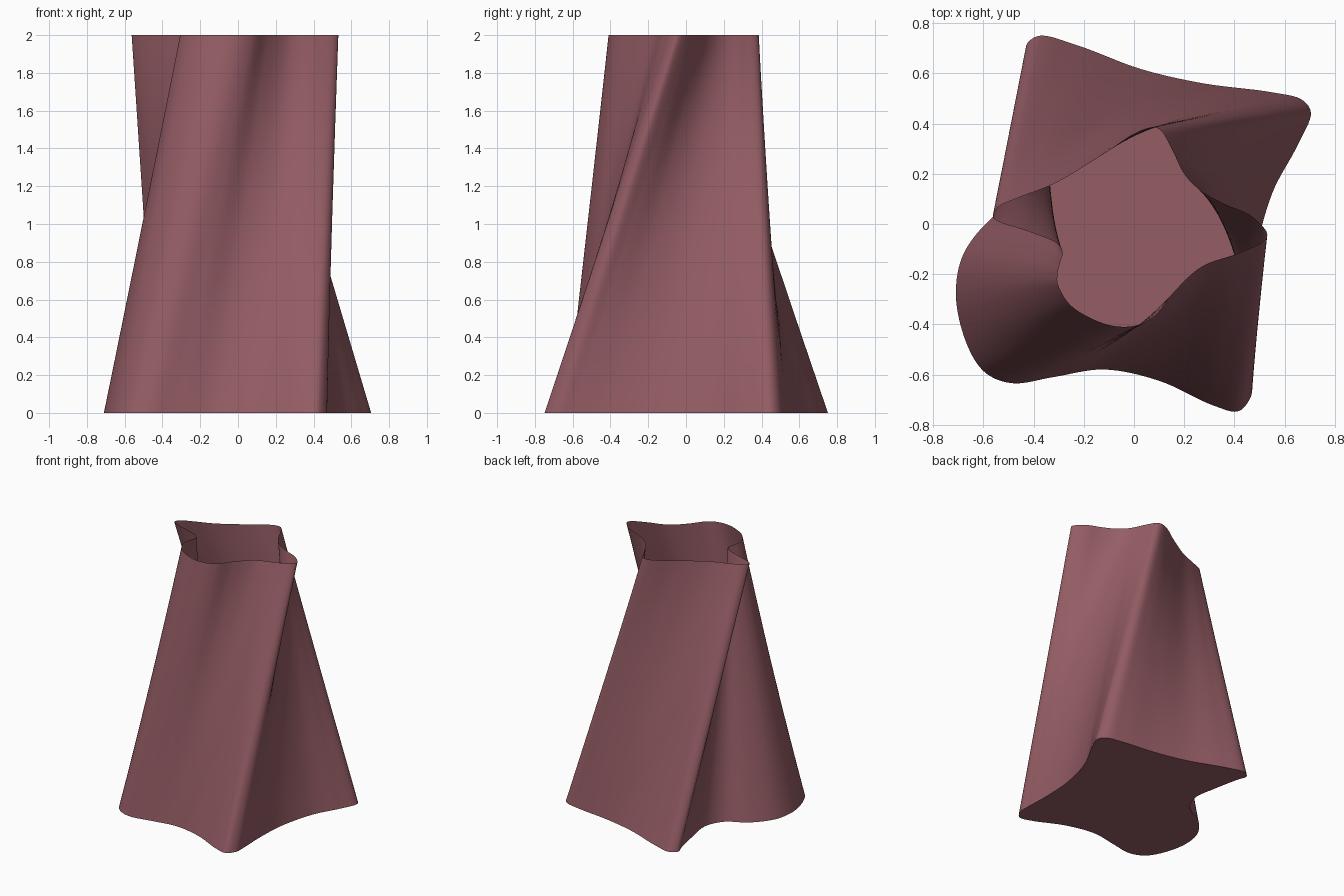
import bpy, bmesh
from mathutils import Vector

if "Cube" in bpy.data.objects:
    bpy.data.objects.remove(bpy.data.objects["Cube"])

# Matching points on the base outline (x, y) and the rim outline (x, y)
PAIRS = [
    (-0.43, 0.71, -0.563, 0.03), (-0.38, 0.75, -0.545, 0.065),
    (-0.22, 0.71, -0.46, 0.105), (0.02, 0.62, -0.31, 0.165),
    (0.28, 0.56, -0.12, 0.28), (0.55, 0.525, 0.0, 0.36),
    (0.67, 0.495, 0.07, 0.385), (0.705, 0.445, 0.105, 0.375),
    (0.65, 0.31, 0.15, 0.30), (0.55, 0.12, 0.20, 0.20),
    (0.48, -0.15, 0.27, 0.13), (0.465, -0.4, 0.36, 0.08),
    (0.47, -0.6, 0.47, 0.03), (0.465, -0.69, 0.53, -0.035),
    (0.42, -0.745, 0.515, -0.07), (0.32, -0.725, 0.42, -0.115),
    (0.1, -0.625, 0.27, -0.17), (-0.12, -0.58, 0.16, -0.27),
    (-0.32, -0.61, 0.08, -0.37), (-0.48, -0.635, -0.01, -0.408),
    (-0.59, -0.595, -0.11, -0.40), (-0.67, -0.47, -0.24, -0.335),
    (-0.71, -0.28, -0.30, -0.25), (-0.68, -0.12, -0.305, -0.20),
    (-0.56, 0.03, -0.295, -0.155), (-0.41, 0.12, -0.285, -0.11),
    (-0.345, 0.25, -0.31, -0.075), (-0.37, 0.45, -0.42, -0.03),
    (-0.41, 0.64, -0.54, 0.01),
]
HEIGHT, STEPS, LEVELS = 2.0, 8, 24


def smooth_loop(points, steps):
    """Closed centripetal Catmull-Rom curve through the points."""
    pts = [Vector(p) for p in points]
    n, out = len(pts), []
    for i in range(n):
        p = [pts[(i + k) % n] for k in (-1, 0, 1, 2)]
        t = [0.0]
        for a, b in zip(p, p[1:]):
            t.append(t[-1] + (b - a).length ** 0.5)
        for s in range(steps):
            u = t[1] + (t[2] - t[1]) * s / steps
            level = p
            for d, spans in ((1, ((0, 1), (1, 2), (2, 3))), (2, ((0, 2), (1, 3))), (3, ((1, 2),))):
                level = [level[k].lerp(level[k + 1], (u - t[a]) / (t[b] - t[a]))
                         for k, (a, b) in enumerate(spans)]
            out.append(level[0])
    return out


# Straight-ruled wall between the base and rim outlines
loop = smooth_loop(PAIRS, STEPS)
bm = bmesh.new()
rings = []
for j in range(LEVELS + 1):
    f = j / LEVELS
    rings.append([bm.verts.new((q[0] + (q[2] - q[0]) * f, q[1] + (q[3] - q[1]) * f, HEIGHT * f))
                  for q in loop])
n = len(loop)
for lo, hi in zip(rings, rings[1:]):
    for i in range(n):
        k = (i + 1) % n
        bm.faces.new((lo[k], lo[i], hi[i], hi[k]))

# Flat floor, open rim
bm.faces.new(rings[0])
bm.normal_update()

mesh = bpy.data.meshes.new("twisted_vase")
bm.to_mesh(mesh)
bm.free()
vase = bpy.data.objects.new("twisted_vase", mesh)
bpy.context.collection.objects.link(vase)

mat = bpy.data.materials.new("dusty_rose")
mat.diffuse_color = (0.3, 0.11, 0.13, 1)
mat.use_nodes = True
mat.node_tree.nodes["Principled BSDF"].inputs["Base Color"].default_value = mat.diffuse_color
mesh.materials.append(mat)

bpy.context.view_layer.objects.active = vase
vase.select_set(True)
bpy.ops.object.shade_smooth_by_angle(angle=0.7)
